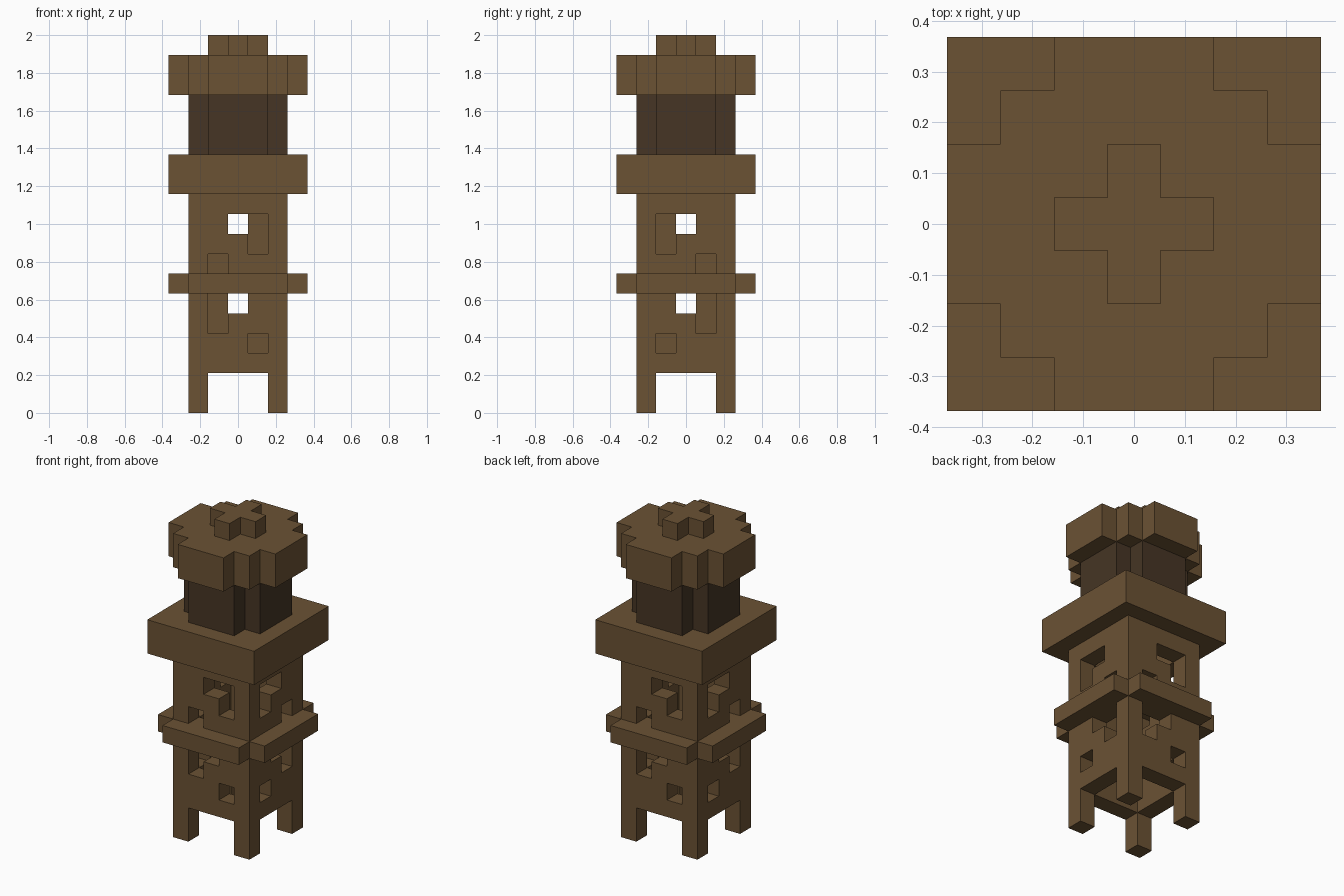
import bpy
import bmesh
from mathutils import Vector

U = 2 / 19  # edge length of one block

cube = bpy.data.objects.get("Cube")
if cube:
    bpy.data.objects.remove(cube, do_unlink=True)


def make_material(name, color):
    mat = bpy.data.materials.new(name)
    mat.use_nodes = True
    mat.diffuse_color = color
    bsdf = next(n for n in mat.node_tree.nodes if n.type == 'BSDF_PRINCIPLED')
    bsdf.inputs["Base Color"].default_value = color
    bsdf.inputs["Roughness"].default_value = 0.9
    return mat


brown = make_material("brown wood", (0.147, 0.084, 0.034, 1))
dark = make_material("dark wood", (0.061, 0.036, 0.018, 1))


def block_part(name, rows, rule, mat):
    """Join the blocks chosen by rule(x, y, z) into one closed outer skin."""
    span = range(-3, 4)
    cells = {(x, y, z) for x in span for y in span for z in rows if rule(x, y, z)}
    bm = bmesh.new()
    for cell in cells:
        for axis in range(3):
            for sign in (-1, 1):
                n = Vector((0, 0, 0))
                n[axis] = sign
                if tuple(int(c + d) for c, d in zip(cell, n)) in cells:
                    continue
                a = Vector((0, 0, 0))
                a[(axis + 1) % 3] = 1
                b = n.cross(a)
                mid = Vector(cell) + Vector((0, 0, 0.5)) + n / 2
                corners = (-a - b, a - b, a + b, b - a)
                bm.faces.new([bm.verts.new((mid + c / 2) * U) for c in corners])
    bmesh.ops.remove_doubles(bm, verts=bm.verts, dist=U / 100)
    bmesh.ops.dissolve_limit(bm, angle_limit=0.01, verts=bm.verts, edges=bm.edges)
    mesh = bpy.data.meshes.new(name)
    bm.to_mesh(mesh)
    bm.free()
    mesh.materials.append(mat)
    obj = bpy.data.objects.new(name, mesh)
    bpy.context.collection.objects.link(obj)
    return obj


# Openings on the front wall as (column, row)
OPENINGS = {(1, 3), (-1, 4), (-1, 5), (0, 5), (-1, 7), (1, 8), (1, 9), (0, 9)}


def shaft_wall(x, y, z):
    if max(abs(x), abs(y)) != 2:
        return False
    # front and back are half-turn copies; the sides mirror them on the diagonal
    if abs(y) == 2 and abs(x) < 2:
        return (x if y < 0 else -x, z) not in OPENINGS
    if abs(x) == 2 and abs(y) < 2:
        return (-y if x > 0 else y, z) not in OPENINGS
    return True


# Four corner legs
for side_x, x_name in ((-1, "right"), (1, "left")):
    for side_y, y_name in ((-1, "front"), (1, "back")):
        block_part(f"{y_name}_{x_name}_leg", range(0, 2),
                   lambda x, y, z: (x, y) == (2 * side_x, 2 * side_y), brown)

# Hollow shaft with stepped openings
block_part("tower_shaft", range(2, 11), shaft_wall, brown)

# Ledge around the shaft, open at the corners
block_part("middle_ledge", range(6, 7),
           lambda x, y, z: max(abs(x), abs(y)) == 3 and min(abs(x), abs(y)) < 3, brown)

# Square platform
block_part("platform", range(11, 13), lambda x, y, z: True, brown)

# Dark upper room with notched corners
block_part("upper_room", range(13, 16), lambda x, y, z: abs(x) + abs(y) < 4
           and max(abs(x), abs(y)) < 3, dark)

# Rounded roof and cross-shaped finial
block_part("roof", range(16, 18), lambda x, y, z: abs(x) + abs(y) < 5, brown)
block_part("roof_finial", range(18, 19), lambda x, y, z: abs(x) + abs(y) < 2, brown)
